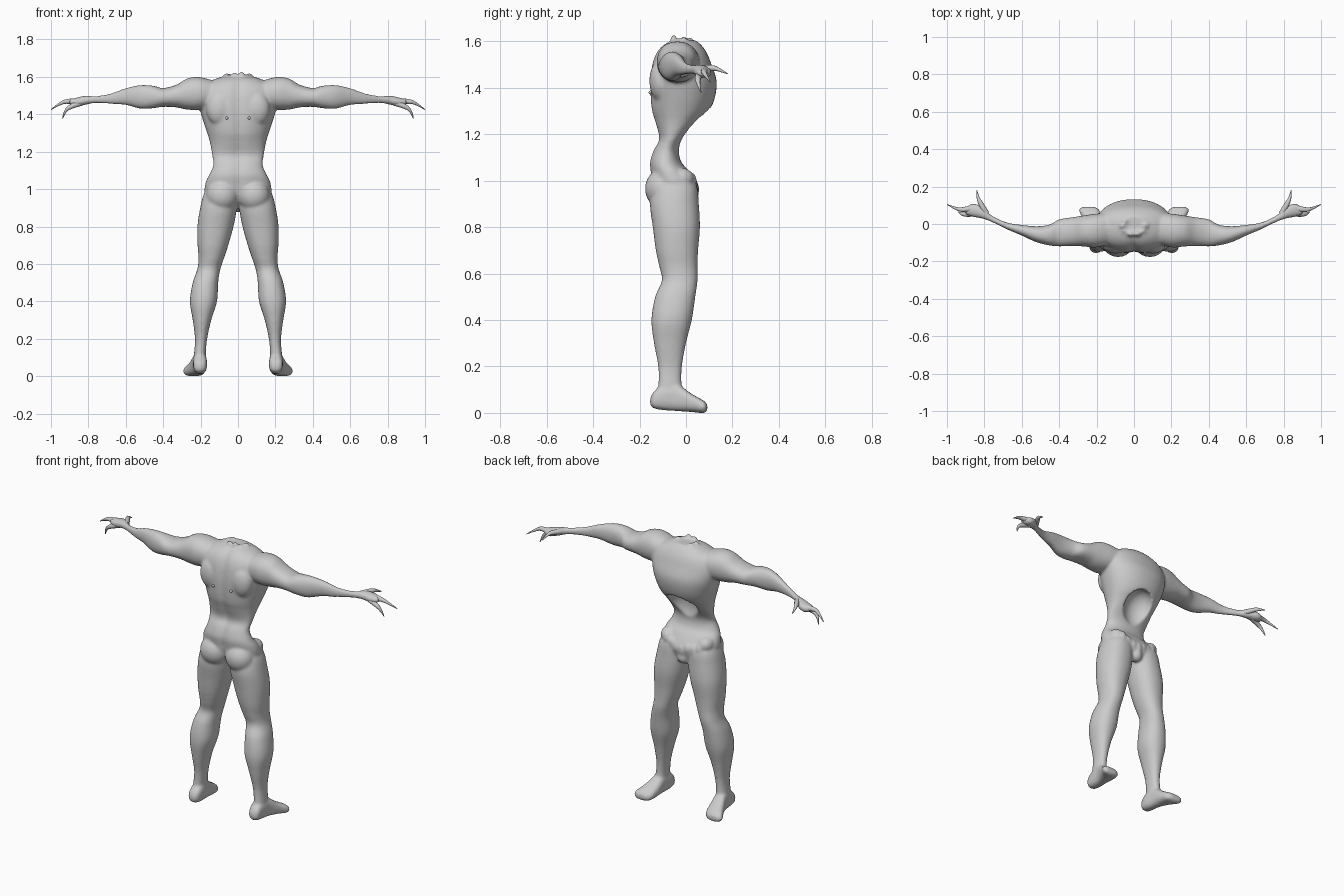
import bpy, bmesh, math, random
from mathutils import Vector

random.seed(4)
old = bpy.data.objects.get("Cube")
if old:
    bpy.data.objects.remove(old, do_unlink=True)

skin = bpy.data.materials.new("pale grey skin")
skin.use_nodes = True
skin.diffuse_color = (0.6, 0.6, 0.6, 1)
skin.node_tree.nodes["Principled BSDF"].inputs["Base Color"].default_value = (0.6, 0.6, 0.6, 1)


def add_object(name, bm):
    mesh = bpy.data.meshes.new(name)
    bmesh.ops.recalc_face_normals(bm, faces=bm.faces)
    bm.to_mesh(mesh)
    bm.free()
    mesh.materials.append(skin)
    obj = bpy.data.objects.new(name, mesh)
    bpy.context.collection.objects.link(obj)
    return obj


def catmull(rows, steps=5):
    """Smoothly resample a list of section rows."""
    result = []
    last = len(rows) - 1
    for i in range(last):
        a, b, c, d = (rows[max(0, min(last, i + k))] for k in (-1, 0, 1, 2))
        for s in range(steps):
            t = s / steps
            result.append([q + 0.5 * t * (r - p + t * (2 * p - 5 * q + 4 * r - w
                           + t * (3 * (q - r) + w - p)))
                           for p, q, r, w in zip(a, b, c, d)])
    return result + [list(rows[last])]


def loft(name, axis, rows, side=1, power=2.2, sides=40, groove=0):
    """Skin rounded sections: position along the axis, then two min/max pairs."""
    bm = bmesh.new()
    rings = []
    for pos, a0, a1, b0, b1 in catmull(rows):
        ring = []
        for k in range(sides):
            ang = math.tau * k / sides
            c, s = math.cos(ang), math.sin(ang)
            a = (a0 + a1) / 2 + (a1 - a0) / 2 * math.copysign(abs(c) ** (2 / power), c)
            b = (b0 + b1) / 2 + (b1 - b0) / 2 * math.copysign(abs(s) ** (2 / power), s)
            if s < 0:
                b += groove * math.exp(-(a / 0.025) ** 2)
            x, y, z = {"x": (pos, a, b), "y": (a, pos, b), "z": (a, b, pos)}[axis]
            ring.append(bm.verts.new((x * side, y, z)))
        rings.append(ring)
    for lower, upper in zip(rings, rings[1:]):
        for k in range(sides):
            n = (k + 1) % sides
            bm.faces.new((lower[k], lower[n], upper[n], upper[k]))
    bm.faces.new(rings[0])
    bm.faces.new(rings[-1])
    return add_object(name, bm)


def blob(name, centre, radii):
    """Ellipsoid."""
    bm = bmesh.new()
    bmesh.ops.create_uvsphere(bm, u_segments=24, v_segments=16, radius=1)
    bmesh.ops.scale(bm, vec=radii, verts=bm.verts)
    bmesh.ops.translate(bm, vec=centre, verts=bm.verts)
    return add_object(name, bm)


def select(objects):
    bpy.ops.object.select_all(action="DESELECT")
    for obj in objects:
        obj.select_set(True)
    bpy.context.view_layer.objects.active = objects[0]


def apply_modifier(obj, kind, **settings):
    mod = obj.modifiers.new(kind.title(), kind)
    for key, value in settings.items():
        setattr(mod, key, value)
    select([obj])
    bpy.ops.object.modifier_apply(modifier=mod.name)


def finger(name, points, radii, side):
    """Tapered, bent claw-like finger."""
    curve = bpy.data.curves.new(name, "CURVE")
    curve.dimensions = "3D"
    curve.bevel_depth = 1
    curve.bevel_resolution = 3
    curve.use_fill_caps = True
    spline = curve.splines.new("NURBS")
    spline.points.add(len(points) - 1)
    for point, (x, y, z), radius in zip(spline.points, points, radii):
        point.co = (x * side, y, z, 1)
        point.radius = radius
    spline.order_u = 3
    spline.use_endpoint_u = True
    curve.materials.append(skin)
    obj = bpy.data.objects.new(name, curve)
    bpy.context.collection.objects.link(obj)
    select([obj])
    bpy.ops.object.convert(target="MESH")
    bpy.ops.object.shade_smooth()


# Torso: height, half width, back and chest depth
torso_rows = [
    (0.90, 0.06, -0.08, 0.03), (0.93, 0.14, -0.12, 0.045),
    (0.98, 0.178, -0.145, 0.05), (1.04, 0.172, -0.155, 0.015),
    (1.08, 0.152, -0.158, -0.02), (1.13, 0.132, -0.143, -0.03),
    (1.18, 0.138, -0.118, -0.01), (1.25, 0.15, -0.135, 0.055),
    (1.3, 0.165, -0.15, 0.1), (1.36, 0.185, -0.156, 0.125),
    (1.43, 0.205, -0.157, 0.132), (1.5, 0.215, -0.148, 0.11),
    (1.55, 0.19, -0.13, 0.09), (1.585, 0.13, -0.1, 0.065),
    (1.605, 0.07, -0.06, 0.04)]
torso = loft("body", "z", [(z, -h, h, y0, y1) for z, h, y0, y1 in torso_rows],
             groove=0.012)

# Hollow belly scooped out below the ribs
cutter = blob("belly_cutter", (0, 0.06, 1.2), (0.1, 0.1, 0.13))
cutter.hide_render = True
apply_modifier(torso, "BOOLEAN", object=cutter, operation="DIFFERENCE", solver="EXACT")
bpy.data.objects.remove(cutter, do_unlink=True)
parts = [torso]

leg_rows = [
    (0.05, 0.17, 0.24, -0.13, 0), (0.12, 0.172, 0.235, -0.12, -0.018),
    (0.2, 0.165, 0.23, -0.12, -0.017), (0.3, 0.143, 0.242, -0.138, 0),
    (0.4, 0.112, 0.257, -0.149, 0.025), (0.5, 0.106, 0.242, -0.133, 0.04),
    (0.57, 0.095, 0.218, -0.104, 0.05), (0.63, 0.075, 0.211, -0.115, 0.05),
    (0.7, 0.052, 0.216, -0.13, 0.052), (0.8, 0.024, 0.217, -0.143, 0.06),
    (0.9, 0.006, 0.202, -0.155, 0.055), (0.98, 0.005, 0.18, -0.14, 0.045),
    (1.03, 0.03, 0.14, -0.12, 0)]
foot_rows = [
    (-0.155, 0.19, 0.215, 0.035, 0.06), (-0.14, 0.172, 0.235, 0.02, 0.09),
    (-0.1, 0.165, 0.24, 0.012, 0.12), (-0.04, 0.17, 0.245, 0.008, 0.125),
    (0.02, 0.172, 0.268, 0.004, 0.085), (0.06, 0.178, 0.29, 0, 0.062),
    (0.08, 0.19, 0.293, 0, 0.05), (0.092, 0.21, 0.275, 0.01, 0.035)]
arm_rows = [
    (0.1, -0.1, 0.06, 1.45, 1.57), (0.2, -0.125, 0.055, 1.425, 1.598),
    (0.27, -0.12, 0.045, 1.425, 1.592), (0.33, -0.118, 0.036, 1.437, 1.558),
    (0.4, -0.12, 0.025, 1.44, 1.54), (0.45, -0.115, -0.003, 1.433, 1.552),
    (0.52, -0.098, -0.012, 1.43, 1.556), (0.6, -0.062, -0.005, 1.45, 1.54),
    (0.68, -0.028, 0.008, 1.455, 1.512), (0.76, 0.01, 0.045, 1.46, 1.498),
    (0.81, 0.028, 0.09, 1.452, 1.5), (0.86, 0.038, 0.11, 1.442, 1.49),
    (0.9, 0.05, 0.09, 1.45, 1.478)]

# Limbs, buttocks and hip bones on both sides
for side in (1, -1):
    parts += [
        loft("leg", "z", leg_rows, side),
        loft("foot", "y", foot_rows, side, power=2.6),
        loft("arm", "x", arm_rows, side),
        blob("buttock", (side * 0.085, -0.1, 0.965), (0.085, 0.077, 0.085)),
        blob("hip_bone", (side * 0.125, -0.02, 1.01), (0.045, 0.055, 0.045)),
        blob("shoulder_blade", (side * 0.1, -0.11, 1.43), (0.07, 0.048, 0.09))]

# Torn rim of the pelvis, hanging lowest in the middle
for k in range(-3, 4):
    drop = 0.02 * abs(k) / 3 + random.uniform(-0.012, 0.012)
    parts.append(blob("pelvis_rim", (k * 0.036, 0.038 - 0.004 * abs(k), 0.97 + drop),
                      (0.024, 0.02, 0.035)))
parts.append(blob("pelvis_flap", (0, 0.02, 0.915), (0.035, 0.035, 0.04)))

# Ragged rim of the neck stump
for k in range(10):
    ang = math.tau * k / 10
    y = -0.01 + 0.045 * math.sin(ang)
    parts.append(blob("neck_rim", (0.06 * math.cos(ang), y, 1.594 - 0.15 * y
                                   + random.uniform(-0.006, 0.006)),
                      (0.02, 0.015, random.uniform(0.014, 0.024))))

# Fuse everything into one smooth skin
select(parts)
bpy.ops.object.join()
body = bpy.context.view_layer.objects.active
apply_modifier(body, "REMESH", mode="VOXEL", voxel_size=0.0075)
apply_modifier(body, "SMOOTH", factor=0.5, iterations=8)
body.data.materials.clear()
body.data.materials.append(skin)
select([body])
bpy.ops.object.shade_smooth()

# Fingers and small back studs
for side, word in ((1, "left"), (-1, "right")):
    finger(word + "_thumb", [(0.79, 0.055, 1.48), (0.82, 0.11, 1.487),
           (0.835, 0.14, 1.48), (0.84, 0.18, 1.46)], (0.017, 0.014, 0.008, 0.002), side)
    finger(word + "_upper_finger", [(0.85, 0.085, 1.468), (0.91, 0.075, 1.472),
           (0.95, 0.08, 1.46), (1.0, 0.105, 1.425)], (0.019, 0.014, 0.008, 0.002), side)
    finger(word + "_lower_finger", [(0.84, 0.06, 1.462), (0.89, 0.05, 1.445),
           (0.925, 0.052, 1.42), (0.938, 0.065, 1.378)], (0.018, 0.014, 0.008, 0.002), side)
    stud = blob(word + "_back_stud", (side * 0.06, -0.153, 1.38), (0.008, 0.008, 0.008))
    select([stud])
    bpy.ops.object.shade_smooth()
